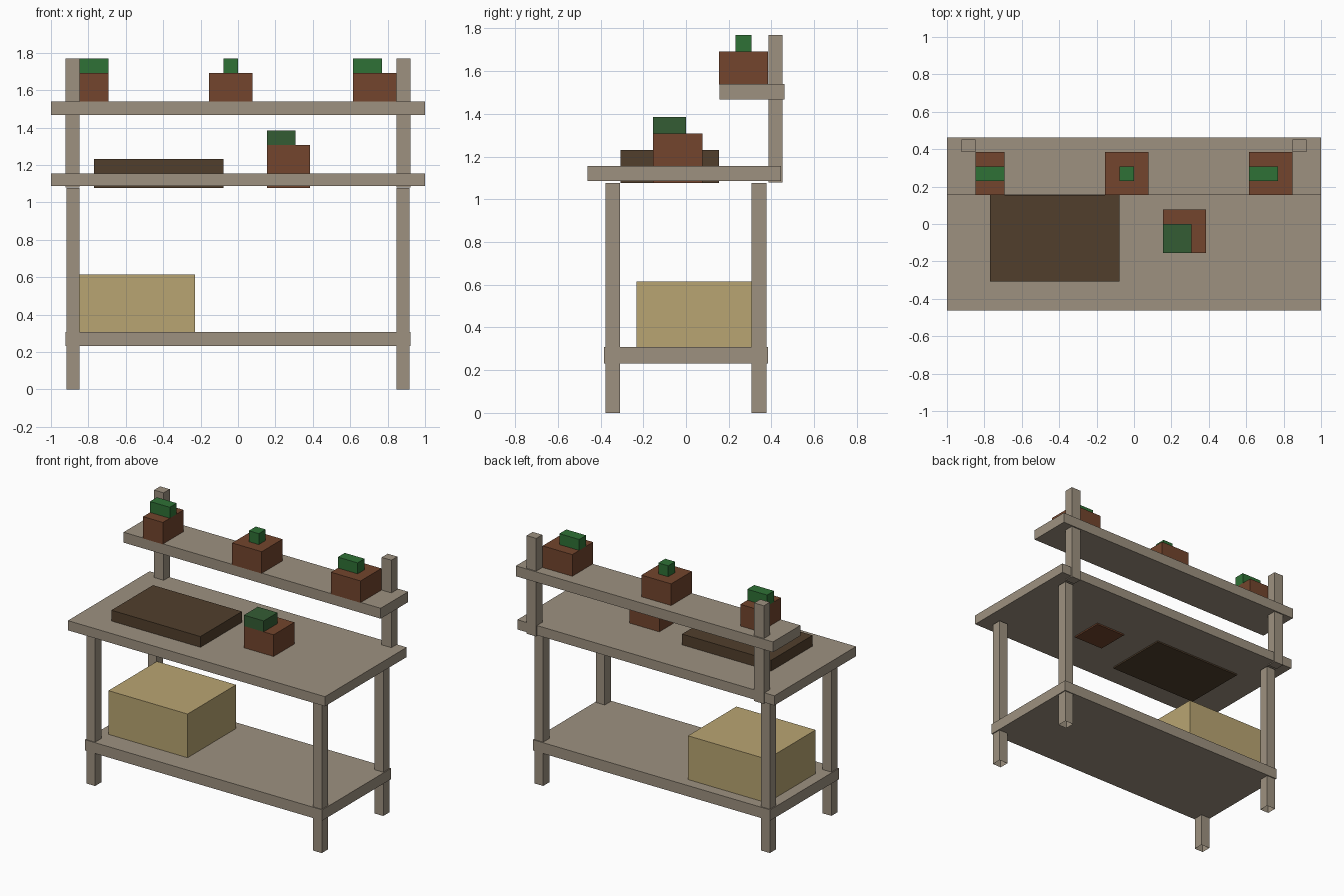
import bpy
import bmesh

if "Cube" in bpy.data.objects:
    bpy.data.objects.remove(bpy.data.objects["Cube"])

U = 1 / 13  # the model's basic block size


def material(name, r, g, b):
    """Flat material from 0-255 sRGB, stored as linear."""
    def lin(c):
        c /= 255
        return c / 12.92 if c <= 0.04045 else ((c + 0.055) / 1.055) ** 2.4
    m = bpy.data.materials.new(name)
    m.diffuse_color = (lin(r), lin(g), lin(b), 1)
    m.use_nodes = True
    m.node_tree.nodes["Principled BSDF"].inputs["Base Color"].default_value = m.diffuse_color
    return m


wood = material("weathered wood", 157, 145, 128)
clay = material("terracotta", 115, 69, 45)
soil = material("dark soil", 81, 63, 44)
straw = material("straw crate", 185, 165, 114)
leaf = material("leaf green", 47, 113, 54)
moss = material("moss green", 52, 92, 52)


def box(name, mat, x, y, z, open_bottom=False):
    """Box from (min, max) extents on each axis."""
    bm = bmesh.new()
    bmesh.ops.create_cube(bm, size=1)
    for v in bm.verts:
        v.co = [r[0] if c < 0 else r[1] for c, r in zip(v.co, (x, y, z))]
    if open_bottom:
        bm.normal_update()
        bmesh.ops.delete(bm, geom=[f for f in bm.faces if f.normal.z < -0.5],
                         context='FACES_ONLY')
    me = bpy.data.meshes.new(name)
    bm.to_mesh(me)
    bm.free()
    me.materials.append(mat)
    ob = bpy.data.objects.new(name, me)
    bpy.context.collection.objects.link(ob)
    return ob


def blocks(name, mat, x, y, z):
    """Box given in whole block units."""
    return box(name, mat, *[(a * U, b * U) for a, b in (x, y, z)])


# Bench boards
box("table_top", wood, (-1, 1), (-0.462, 0.446), (1.087, 1.155))
box("lower_shelf", wood, (-0.923, 0.923), (-0.383, 0.383), (0.232, 0.308))
box("upper_shelf", wood, (-1, 1), (0.157, 0.462), (1.467, 1.54))

# Legs and rear posts, mirrored left and right
for side, s in (("left", -1), ("right", 1)):
    lx = sorted((s * 0.848, s * 0.916))
    px = sorted((s * 0.848, s * 0.923))
    box(f"front_leg_{side}", wood, lx, (-0.377, -0.308), (0, 1.077), True)
    box(f"back_leg_{side}", wood, lx, (0.306, 0.376), (0, 1.077), True)
    box(f"rear_post_{side}", wood, px, (0.386, 0.453), (1.08, 1.77))

# Crate on the lower shelf and soil tray sunk through the table top
blocks("crate", straw, (-11, -3), (-3, 4), (4, 8))
blocks("soil_tray", soil, (-10, -1), (-4, 2), (14, 16))

# Table pot with its plant
blocks("table_pot", clay, (2, 5), (-2, 1), (14, 17))
blocks("table_plant", moss, (2, 4), (-2, 0), (17, 18))

# Three pots and plants on the upper shelf
for name, pot_x, plant_x in (("left", (-11, -9), (-11, -9)),
                             ("middle", (-2, 1), (-1, 0)),
                             ("right", (8, 11), (8, 10))):
    blocks(f"shelf_pot_{name}", clay, pot_x, (2, 5), (20, 22))
    blocks(f"shelf_plant_{name}", leaf, plant_x, (3, 4), (22, 23))
